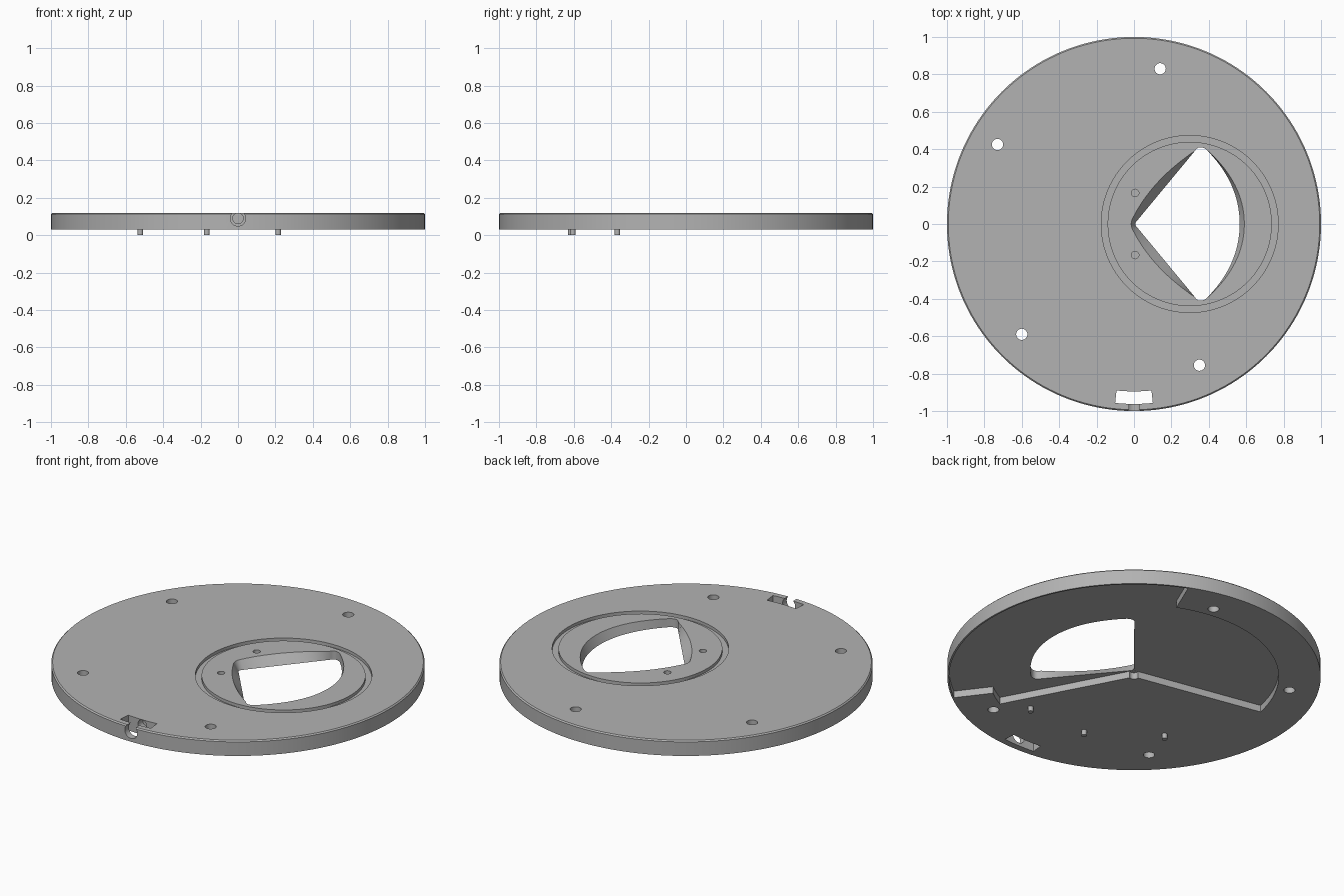
import bpy, bmesh
from math import sin, cos, pi, radians
from mathutils import Matrix, Vector

cube = bpy.data.objects.get("Cube")
if cube:
    bpy.data.objects.remove(cube)

grey = bpy.data.materials.new("mid grey")
grey.use_nodes = True
COLOUR = (0.45, 0.45, 0.45, 1)
grey.diffuse_color = COLOUR
grey.node_tree.nodes["Principled BSDF"].inputs["Base Color"].default_value = COLOUR


def arc(r, a0, a1, n, cx=0, cy=0):
    """Points on an arc, angles in degrees."""
    steps = [radians(a0 + (a1 - a0) * i / n) for i in range(n + 1)]
    return [(cx + r * cos(a), cy + r * sin(a)) for a in steps]


def circle(r, n, cx=0, cy=0):
    return arc(r, 0, 360, n, cx, cy)[:-1]


def quad(a, c, b, n):
    """Quadratic curve from a to b, without its last point."""
    a, b, c = Vector(a), Vector(b), Vector(c)
    ts = [i / n for i in range(n)]
    return [tuple(a * (1 - t) ** 2 + c * 2 * t * (1 - t) + b * t * t) for t in ts]


def loft(name, rings, matrix=None):
    """Closed solid through (outline, z) rings with equal point counts."""
    bm = bmesh.new()
    loops = [[bm.verts.new((x, y, z)) for x, y in pts] for pts, z in rings]
    n = len(loops[0])
    for low, high in zip(loops, loops[1:]):
        for i in range(n):
            j = (i + 1) % n
            bm.faces.new((low[i], low[j], high[j], high[i]))
    bm.faces.new(loops[0])
    bm.faces.new(loops[-1])
    if matrix:
        bm.transform(matrix)
    bmesh.ops.recalc_face_normals(bm, faces=bm.faces)
    mesh = bpy.data.meshes.new(name)
    bm.to_mesh(mesh)
    bm.free()
    mesh.materials.append(grey)
    obj = bpy.data.objects.new(name, mesh)
    bpy.context.collection.objects.link(obj)
    return obj


def prism(name, pts, z0, z1, matrix=None):
    return loft(name, [(pts, z0), (pts, z1)], matrix)


def activate(obj):
    bpy.ops.object.select_all(action='DESELECT')
    obj.select_set(True)
    bpy.context.view_layer.objects.active = obj


def cut(target, cutter):
    cutter.hide_render = True
    activate(target)
    mod = target.modifiers.new("cut", 'BOOLEAN')
    mod.operation = 'DIFFERENCE'
    mod.solver = 'EXACT'
    mod.object = cutter
    bpy.ops.object.modifier_apply(modifier=mod.name)
    bpy.data.objects.remove(cutter)


BOTTOM, FLOOR, TOP = 0.03, 0.07, 0.12

# Disc with a fine chamfer on the upper rim
rim = circle(1, 160)
disc = loft("disc", [(rim, BOTTOM), (rim, TOP - 0.007), (circle(0.993, 160), TOP)])

# Stepped sector recess on the underside, with a rounded hub
recess = [(0, 0)] + arc(0.775, 169, 67, 50) + arc(0.99, 67, -53, 70) + arc(0.775, -53, -62, 5)
cut(disc, prism("recess_cutter", recess, 0, FLOOR))
cut(disc, prism("hub_cutter", circle(0.025, 24), 0, FLOOR - 0.0005))

# Ring groove around the opening
groove = prism("groove_cutter", circle(0.473, 96, 0.298), TOP - 0.018, TOP + 0.05)
cut(groove, prism("groove_core", circle(0.439, 96, 0.298), 0, TOP + 0.1))
cut(disc, groove)


# Fan-shaped opening that widens towards the top
def fan(tip, tip_end, bulge, nose):
    shoulder, corner = (0.325, 0.39), (0.385, 0.4)
    half = quad((tip, 0), (tip, tip_end[1] / 2), tip_end, 4)
    half += quad(tip_end, bulge, shoulder, 14)
    half += quad(shoulder, (0.345, 0.425), corner, 8)
    half += quad(corner, (nose, 0.22), (nose, 0), 16) + [(nose, 0)]
    return half + [(x, -y) for x, y in half[-2:0:-1]]


lower = fan(0.008, (0.02, 0.022), (0.1725, 0.206), 0.565)
upper = fan(-0.015, (-0.005, 0.035), (0.1, 0.24), 0.59)
cut(disc, loft("fan_cutter", [(lower, 0), (lower, FLOOR), (upper, TOP), (upper, 0.2)]))

# Screw holes right through, and two blind pin holes
for x, y in [(0.14, 0.83), (-0.73, 0.425), (-0.6, -0.59), (0.35, -0.755)]:
    cut(disc, prism("screw_cutter", circle(0.03, 32, x, y), -0.1, 0.3))
for side in (-1, 1):
    cut(disc, prism("pin_cutter", circle(0.02, 24, 0.006, side * 0.166), TOP - 0.025, 0.3))

# Curved slot near the front rim with a round cable channel
slot = arc(0.962, -96, -84, 10) + arc(0.895, -84, -96, 10)
cut(disc, prism("slot_cutter", slot, -0.1, 0.3))
front = Matrix.Translation((0, 0, 0.09)) @ Matrix.Rotation(pi / 2, 4, 'X')
cut(disc, prism("channel_cutter", circle(0.041, 40), 0.93, 1.1, front))
cut(disc, prism("socket_cutter", circle(0.028, 32), 0.85, 0.93, front))

# Locating pegs underneath
pegs = [prism("locating_peg", circle(0.015, 24, x, y), 0, BOTTOM + 0.005)
        for x, y in [(0.215, -0.605), (-0.167, -0.615), (-0.522, -0.367)]]

for obj in [disc] + pegs:
    activate(obj)
    bpy.ops.object.shade_smooth_by_angle(angle=radians(30))
